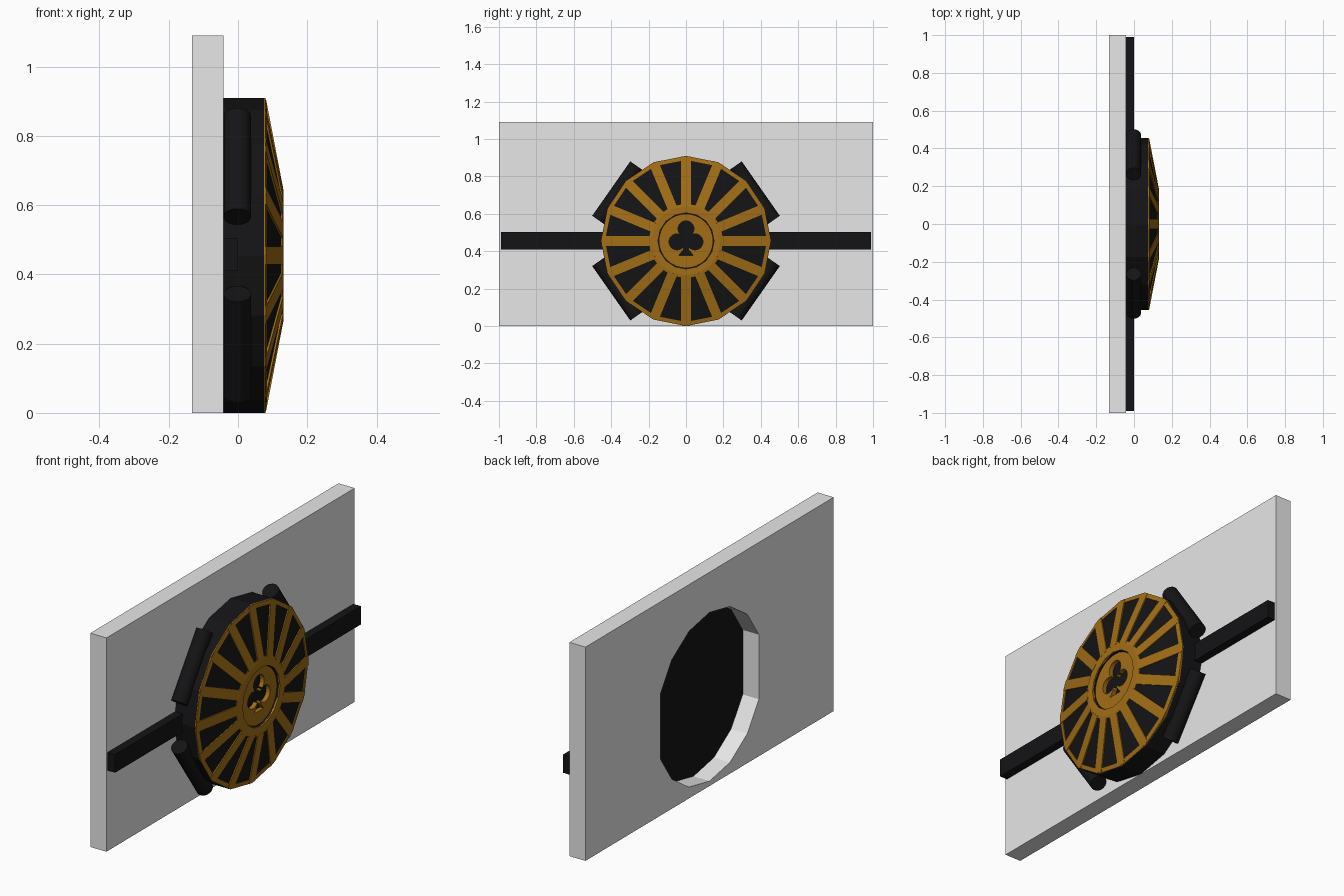
import bpy, bmesh
from math import sin, cos, pi, radians, atan2, hypot
from mathutils import Matrix, Vector

if "Cube" in bpy.data.objects:
    bpy.data.objects.remove(bpy.data.objects["Cube"], do_unlink=True)

HUB_Z = 0.455
SIDES = 16


def material(name, rgb):
    m = bpy.data.materials.new(name)
    m.use_nodes = True
    m.diffuse_color = (*rgb, 1)
    m.node_tree.nodes["Principled BSDF"].inputs["Base Color"].default_value = (*rgb, 1)
    return m


grey = material("light grey", (0.8, 0.8, 0.8))
black = material("black", (0.007, 0.007, 0.008))
gold = material("dark gold", (0.36, 0.155, 0.008))


def finish(name, bm, mat):
    bmesh.ops.recalc_face_normals(bm, faces=bm.faces)
    mesh = bpy.data.meshes.new(name)
    bm.to_mesh(mesh)
    bm.free()
    mesh.materials.append(mat)
    ob = bpy.data.objects.new(name, mesh)
    bpy.context.collection.objects.link(ob)
    return ob


def prism(name, outline, x0, x1, mat):
    """Extrude a (y, z) outline along x."""
    bm = bmesh.new()
    face = bm.faces.new([bm.verts.new((x0, y, z)) for y, z in outline])
    new = bmesh.ops.extrude_face_region(bm, geom=[face])["geom"]
    bmesh.ops.translate(bm, vec=(x1 - x0, 0, 0),
                        verts=[v for v in new if isinstance(v, bmesh.types.BMVert)])
    return finish(name, bm, mat)


def circle(r, n, y=0, z=HUB_Z):
    return [(y + r * sin(2 * pi * i / n), z + r * cos(2 * pi * i / n)) for i in range(n)]


def rect(y0, y1, z0, z1):
    return [(y0, z0), (y1, z0), (y1, z1), (y0, z1)]


def lathe(name, profile, mat, closed):
    """Turn an (x, radius) profile about the hub axis."""
    bm = bmesh.new()
    verts = [bm.verts.new((x, 0, HUB_Z + r)) for x, r in profile]
    pairs = list(zip(verts, verts[1:])) + ([(verts[-1], verts[0])] if closed else [])
    edges = [bm.edges.new(p) for p in pairs]
    bmesh.ops.spin(bm, geom=verts + edges, cent=(0, 0, HUB_Z), axis=(1, 0, 0),
                   angle=2 * pi, steps=SIDES)
    bmesh.ops.remove_doubles(bm, verts=bm.verts, dist=0.0005)
    return finish(name, bm, mat)


def cut(target, cutter):
    cutter.hide_render = True
    mod = target.modifiers.new("cut", "BOOLEAN")
    mod.operation = "DIFFERENCE"
    mod.solver = "EXACT"
    mod.object = cutter
    bpy.context.view_layer.objects.active = target
    bpy.ops.object.modifier_apply(modifier=mod.name)
    bpy.data.objects.remove(cutter, do_unlink=True)


# Wall panel with a faceted opening, flat on both sides
panel = prism("wall_panel", rect(-1, 1, 0, 1.09), -0.133, -0.042, grey)
opening = [p for p in circle(0.43, SIDES) if abs(p[0]) < 0.42]
cut(panel, prism("opening_cutter", opening, -0.2, 0.02, grey))

# Horizontal bar across the panel
prism("cross_bar", rect(-0.99, 0.99, 0.41, 0.503), -0.042, 0.0, black)

# Drum with sloping face and a recessed hub
lathe("drum", [(-0.042, 0), (-0.042, 0.455), (0.075, 0.455), (0.127, 0.188),
               (0.127, 0.15), (0.095, 0.15), (0.095, 0)], black, False)

# Gold rim and hub ring
lathe("outer_rim", [(0.07, 0.455), (0.079, 0.455), (0.084, 0.433), (0.07, 0.433)], gold, True)
lathe("hub_ring", [(0.12, 0.2), (0.129, 0.2), (0.132, 0.185), (0.132, 0.15), (0.12, 0.15)],
      gold, True)

# Gold spokes lying on the sloping face
inner, outer = Vector((0.128, 0, 0.185)), Vector((0.077, 0, 0.45))
run = outer - inner
for i in range(SIDES):
    bm = bmesh.new()
    place = (Matrix.Translation((0, 0, HUB_Z)) @ Matrix.Rotation(2 * pi * i / SIDES, 4, "X")
             @ Matrix.Translation((inner + outer) / 2)
             @ Matrix.Rotation(atan2(run.x, run.z), 4, "Y")
             @ Matrix.Diagonal((0.008, 0.052, hypot(run.x, run.z), 1)))
    bmesh.ops.create_cube(bm, size=1, matrix=place)
    finish("spoke", bm, gold)

# Hub plate with a three-lobed cutout
plate = prism("hub_plate", circle(0.145, 32), 0.0955, 0.118, gold)
for y, z in ((0, 0.52), (-0.048, 0.45), (0.048, 0.45)):
    cut(plate, prism("lobe_cutter", circle(0.043, 20, y, z), 0.05, 0.2, gold))
stem = [(-0.038, 0.378), (0.038, 0.378), (0.013, 0.41), (0.012, 0.49), (-0.012, 0.49), (-0.013, 0.41)]
cut(plate, prism("stem_cutter", stem, 0.05, 0.2, gold))

# Four rounded lugs around the drum
for angle in (35, 145, 215, 325):
    a = radians(angle)
    bm = bmesh.new()
    place = (Matrix.Translation((-0.002, 0.448 * cos(a), HUB_Z + 0.448 * sin(a)))
             @ Matrix.Rotation(a, 4, "X"))
    bmesh.ops.create_cone(bm, cap_ends=True, segments=20, radius1=0.04, radius2=0.04,
                          depth=0.355, matrix=place)
    lug = finish("lug", bm, black)
    bpy.ops.object.select_all(action="DESELECT")
    lug.select_set(True)
    bpy.context.view_layer.objects.active = lug
    bpy.ops.object.shade_smooth_by_angle(angle=radians(35))
